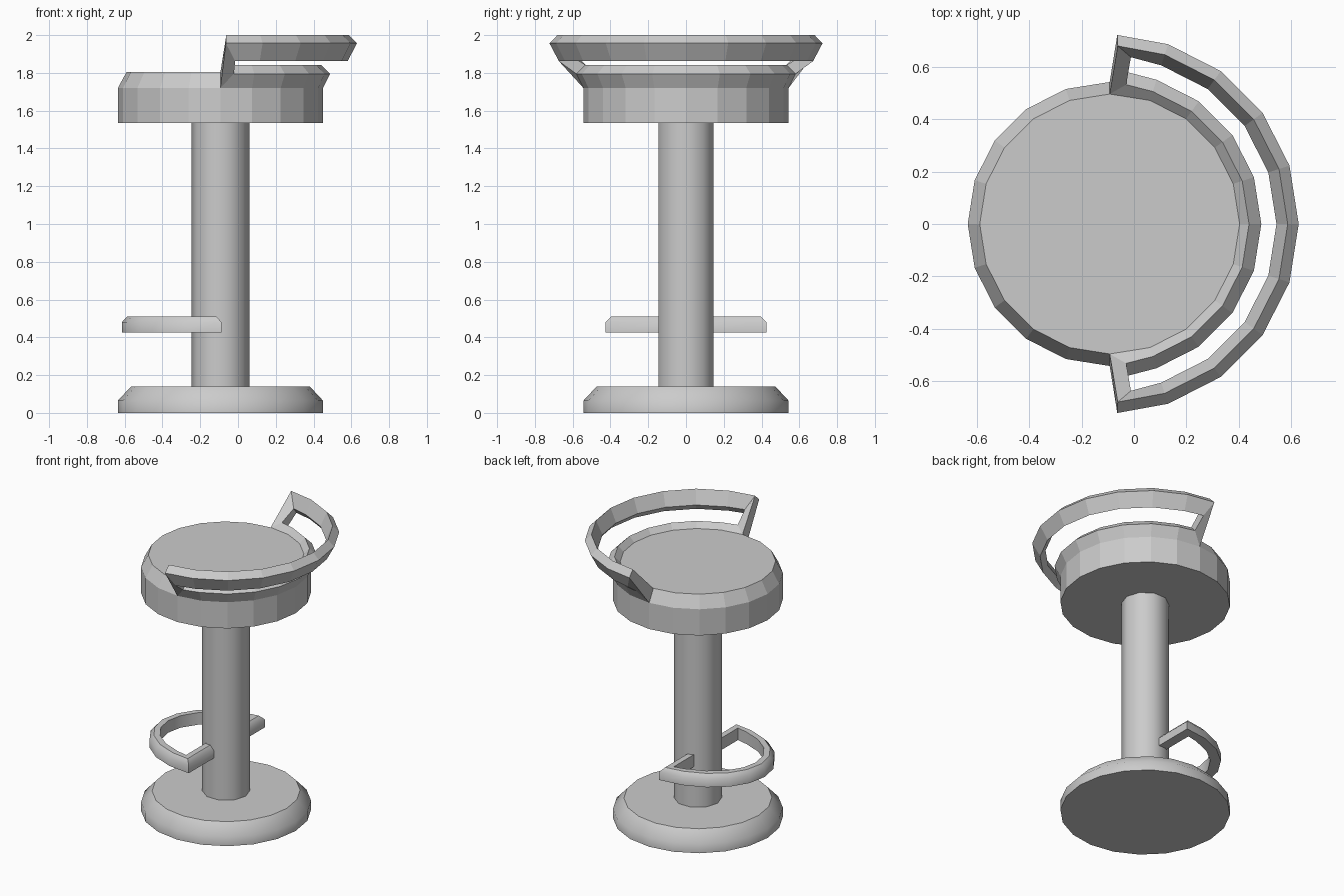
import bpy, bmesh
from math import cos, sin, pi, radians

if "Cube" in bpy.data.objects:
    bpy.data.objects.remove(bpy.data.objects["Cube"])

CX = -0.093          # x of the stool's axis


def loft(name, sections, ring=True, closed=False, caps=False, smooth=None, skip=()):
    """Skin a list of cross-sections; closed joins last to first, ring closes each section."""
    bm = bmesh.new()
    rows = [[bm.verts.new(p) for p in s] for s in sections]
    n = len(rows[0])
    for i in range(len(rows) if closed else len(rows) - 1):
        a, b = rows[i], rows[(i + 1) % len(rows)]
        for k in range(n if ring else n - 1):
            if k not in skip:
                m = (k + 1) % n
                bm.faces.new((a[k], a[m], b[m], b[k]))
    if caps:
        bm.faces.new(rows[0])
        bm.faces.new(rows[-1])
    bmesh.ops.recalc_face_normals(bm, faces=bm.faces)
    me = bpy.data.meshes.new(name)
    bm.to_mesh(me)
    bm.free()
    ob = bpy.data.objects.new(name, me)
    bpy.context.collection.objects.link(ob)
    if smooth:
        bpy.ops.object.select_all(action='DESELECT')
        ob.select_set(True)
        bpy.context.view_layer.objects.active = ob
        bpy.ops.object.shade_smooth_by_angle(angle=radians(smooth))
    return ob


def polar(r, z, a):
    return (CX + r * cos(a), r * sin(a), z)


def lathe(name, profile, sides, caps=True, smooth=None):
    return loft(name, [[polar(r, z, 2 * pi * i / sides) for i in range(sides)]
                       for r, z in profile], caps=caps, smooth=smooth)


# Round base, column and faceted seat
lathe("base", [(0.543, 0), (0.543, 0.065), (0.473, 0.14)], 20, smooth=45)
lathe("column", [(0.153, 0.138), (0.153, 1.537)], 10, caps=False, smooth=40)
lathe("seat", [(0.543, 1.535), (0.543, 1.72), (0.497, 1.805)], 20)

# Flared backrest: one closed loop around the window, along the lower rim and back along the bar
# each point: radius, z, x of its end corner
lower = [(0.543, 1.72, -0.093), (0.58, 1.795, -0.022), (0.533, 1.842, -0.03), (0.497, 1.805, -0.093)]
upper = [(0.723, 1.957, -0.064), (0.673, 1.862, -0.015), (0.638, 1.905, -0.012), (0.681, 2.0, -0.062)]


def back_section(points, i):
    a = pi / 2 - i * pi / 10
    out = []
    for r, z, end_x in points:
        x, y, z = polar(r, z, a)
        out.append((end_x if i in (0, 10) else x, y, z))
    return out


back = loft("backrest", [back_section(lower, i) for i in range(11)]
            + [back_section(upper, i) for i in range(10, -1, -1)], closed=True, ring=True, skip=(3,))

# Close the outer side of the frame: top of the bar and the two end struts (rim stays on the seat)
bm = bmesh.new()
bm.from_mesh(back.data)
bm.verts.ensure_lookup_table()
for i in range(10, 21):
    a, b = i * 4, (i + 1) * 4
    bm.faces.new([bm.verts[j] for j in (a + 3, a, b, b + 3)])
bm.faces.new([bm.verts[j] for j in (21 * 4 + 3, 21 * 4, 0, 3)])
bmesh.ops.recalc_face_normals(bm, faces=bm.faces)
bm.to_mesh(back.data)
bm.free()

# Footrest: half-oval bar with two straight arms running in to the column
RX, RY, T, BEV, EDGE = 0.522, 0.425, 0.068, 0.028, 0.006
section = [(0, 0.425), (0, 0.48), (BEV, 0.51), (T, 0.51), (T, 0.425)]   # inset, z


def foot_section(a, y=None):
    pts = []
    for d, z in section:
        x = (RX - d) * cos(a)
        if abs(cos(a)) < 1e-6:
            x = EDGE - d
        pts.append((CX + x, (RY - d) * sin(a) if y is None else y, z))
    return pts


arc = [foot_section(pi / 2 + i * pi / 10) for i in range(11)]
loft("footrest", [foot_section(pi / 2, 0.12)] + arc + [foot_section(pi / 2, -0.12)],
     caps=True, smooth=45)
